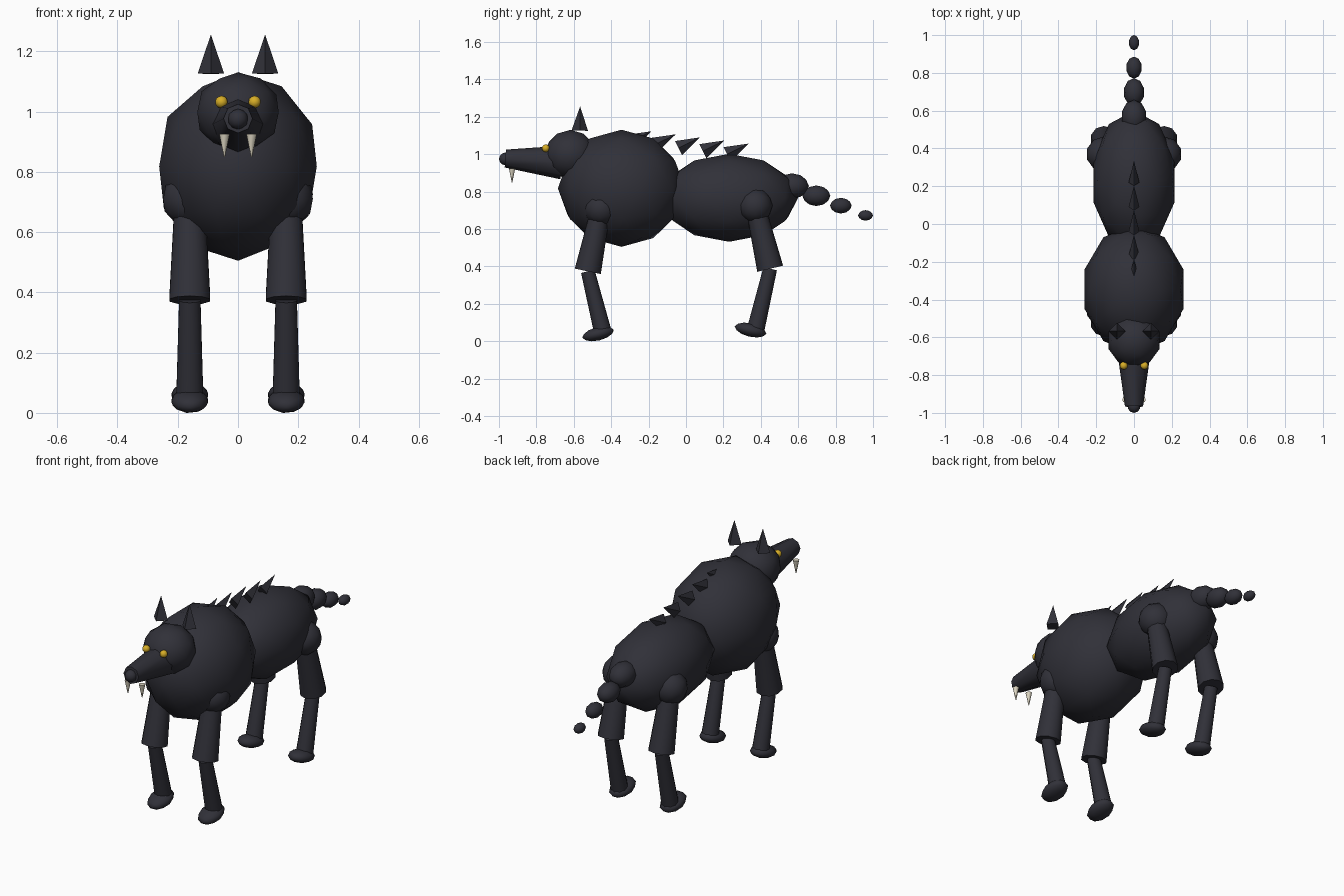
import bpy, bmesh, math
from mathutils import Matrix, Vector

if "Cube" in bpy.data.objects:
    bpy.data.objects.remove(bpy.data.objects["Cube"])


def material(name, rgb):
    m = bpy.data.materials.new(name)
    m.diffuse_color = (*rgb, 1)
    m.use_nodes = True
    m.node_tree.nodes["Principled BSDF"].inputs["Base Color"].default_value = m.diffuse_color
    return m


FUR = material("charcoal fur", (0.03, 0.03, 0.04))
GOLD = material("gold eye", (0.68, 0.42, 0.02))
IVORY = material("ivory tooth", (0.72, 0.67, 0.54))


def finish(name, bm, mat, matrix, angle):
    me = bpy.data.meshes.new(name)
    bmesh.ops.transform(bm, matrix=matrix, verts=bm.verts)
    bmesh.ops.recalc_face_normals(bm, faces=bm.faces)
    bm.to_mesh(me)
    bm.free()
    me.materials.append(mat)
    me.shade_smooth()
    me.set_sharp_from_angle(angle=math.radians(angle))
    ob = bpy.data.objects.new(name, me)
    bpy.context.collection.objects.link(ob)
    return ob


def ball(name, centre, radii, tilt=0, mat=FUR, sub=2):
    """Low-poly ellipsoid, tilted about x."""
    bm = bmesh.new()
    bmesh.ops.create_icosphere(bm, subdivisions=sub, radius=1)
    mx = Matrix.Translation(centre) @ Matrix.Rotation(tilt, 4, 'X') @ Matrix.Diagonal((*radii, 1))
    return finish(name, bm, mat, mx, 50)


def cone(name, a, b, r1, r2, sides, mat=FUR, sx=1, angle=50):
    """Tapered part from a to b; both ends share the same x."""
    a, b = Vector(a), Vector(b)
    d = b - a
    bm = bmesh.new()
    bmesh.ops.create_cone(bm, cap_ends=True, segments=sides, radius1=r1, radius2=r2, depth=d.length)
    mx = (Matrix.Translation((a + b) / 2) @ Matrix.Rotation(math.atan2(-d.y, d.z), 4, 'X')
          @ Matrix.Diagonal((sx, 1, 1, 1)))
    return finish(name, bm, mat, mx, angle)


# Body and head
ball("chest", (0, -0.345, 0.818), (0.275, 0.34, 0.313))
ball("hindquarters", (0, 0.23, 0.767), (0.226, 0.37, 0.235))
ball("head", (0, -0.618, 0.998), (0.142, 0.14, 0.132))
cone("snout", (0, -0.665, 0.956), (0, -0.966, 0.977), 0.09, 0.048, 8)
ball("nose", (0, -0.966, 0.975), (0.034, 0.034, 0.034))

# Back spikes
for i in range(5):
    y, z = -0.30 + 0.13 * i, 1.066 - 0.0165 * i
    cone(f"back_spike_{i + 1}", (0, y, z), (0, y + 0.115, z + 0.057), 0.042, 0, 4, sx=0.68, angle=30)

# Tail beads
for i, (y, z, w, l) in enumerate([(0.567, 0.83, 0.068, 0.09), (0.697, 0.778, 0.055, 0.075),
                                  (0.828, 0.725, 0.042, 0.058), (0.96, 0.673, 0.028, 0.04)]):
    ball(f"tail_bead_{i + 1}", (0, y, z), (w, l, w))

# Legs: joint, knee, ankle and foot as (y, z)
LEGS = {"front": ((-0.455, 0.71), (-0.525, 0.374), (-0.445, 0.05), (-0.470, 0.04)),
        "rear": ((0.37, 0.725), (0.45, 0.388), (0.372, 0.06), (0.345, 0.06))}

for side, s in (("left", 1), ("right", -1)):
    # Face details
    cone(f"{side}_ear", (s * 0.09, -0.568, 1.126), (s * 0.09, -0.566, 1.256), 0.044, 0, 4, angle=30)
    ball(f"{side}_eye", (s * 0.055, -0.75, 1.032), (0.021, 0.021, 0.021), mat=GOLD)
    cone(f"{side}_fang", (s * 0.045, -0.93, 0.925), (s * 0.045, -0.93, 0.85), 0.017, 0.002, 8, mat=IVORY)
    # Legs
    for end, (joint, knee, ankle, foot) in LEGS.items():
        x = s * 0.16
        tilt = math.atan2(ankle[0] - knee[0], knee[1] - ankle[1])
        ball(f"{side}_{end}_joint", (x, *joint), (0.093, 0.093, 0.093))
        cone(f"{side}_{end}_upper_leg", (x, *knee), (x, *joint), 0.071, 0.052, 10)
        cone(f"{side}_{end}_lower_leg", (x, *ankle), (x, *knee), 0.047, 0.037, 10)
        ball(f"{side}_{end}_foot", (x, *foot), (0.063, 0.087, 0.036), tilt)
